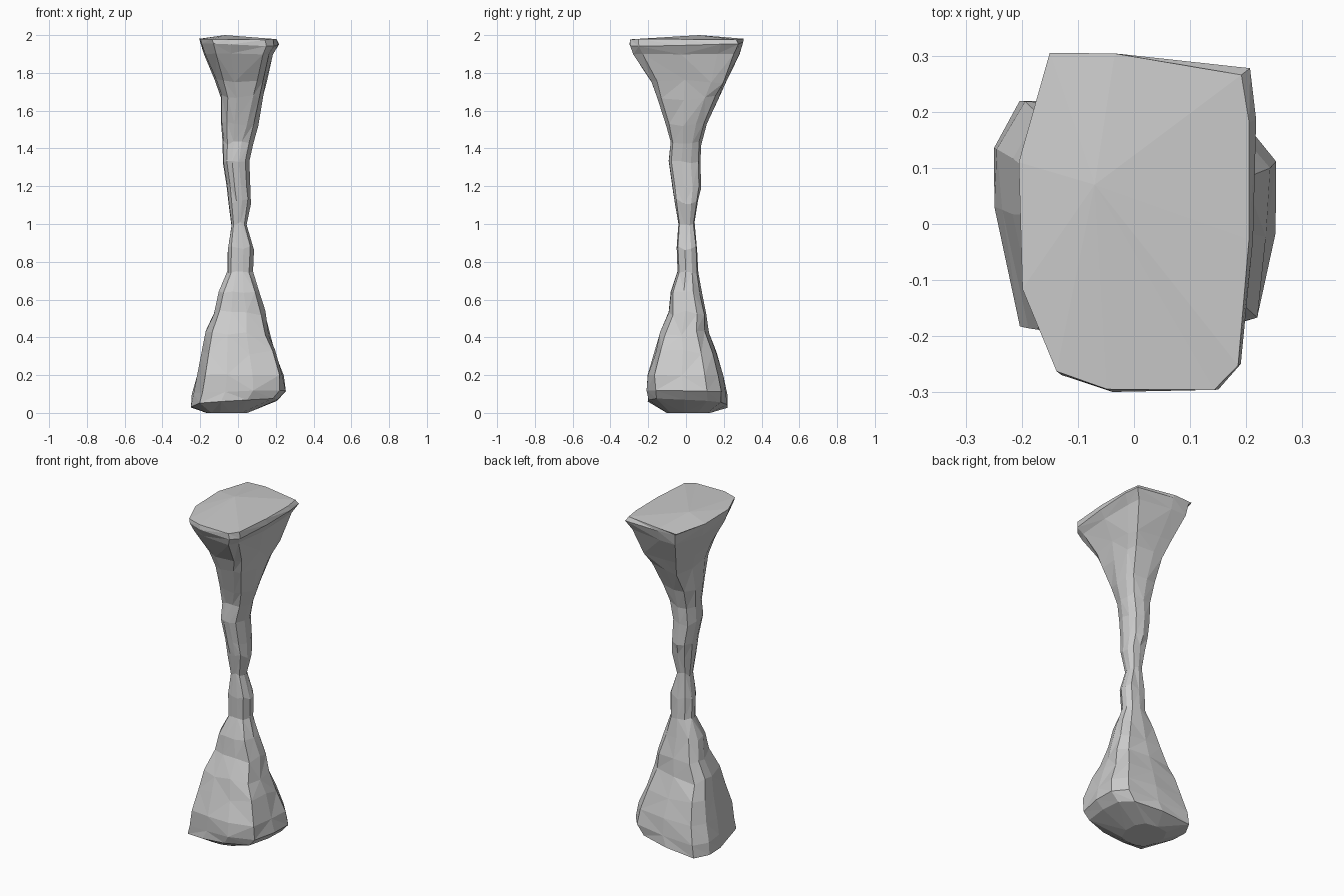
import bpy, bmesh, random
from mathutils import Vector

random.seed(11)

# Unit cross-sections, counter-clockwise, eleven sides each
FOOT = [(1, -.1), (1, .5), (.75, .85), (0, 1), (-.8, 1), (-1, .6),
        (-1, .1), (-.78, -.9), (-.3, -1), (.3, -1), (.9, -.8)]
WAIST = [(1, -.2), (.95, .4), (.68, .87), (0, 1), (-.65, .87), (-1, .3),
         (-.95, -.35), (-.72, -.86), (-.3, -1), (.2, -1), (.7, -.86)]
HEAD = [(1, -.1), (1, .6), (.95, .9), (-.15, 1), (-.7, 1), (-1, .37),
        (-.95, -.4), (-.66, -.9), (-.22, -1), (.7, -1), (.9, -.85)]

# Levels: z, x min, x max, y min, y max, tilt along x, weight (-1 foot, 0 waist, 1 head)
LEVELS = [
    (.005, -.17, .05, -.10, .13, 0, 0),
    (.055, -.25, .21, -.20, .22, .08, -1),
    (.11, -.24, .25, -.205, .215, .03, -1),
    (.20, -.22, .24, -.205, .20, 0, -1),
    (.32, -.195, .20, -.165, .165, 0, -1),
    (.42, -.175, .165, -.14, .12, 0, -1),
    (.53, -.13, .145, -.09, .11, 0, -.8),
    (.63, -.105, .115, -.08, .085, 0, -.3),
    (.74, -.055, .08, -.045, .065, 0, 0),
    (.87, -.055, .085, -.05, .06, 0, 0),
    (1.0, -.035, .045, -.04, .045, 0, 0),
    (1.12, -.05, .07, -.06, .065, 0, 0),
    (1.20, -.06, .065, -.07, .08, 0, 0),
    (1.32, -.08, .06, -.09, .075, 0, 0),
    (1.43, -.08, .08, -.08, .08, 0, .1),
    (1.53, -.09, .105, -.105, .11, 0, .4),
    (1.67, -.09, .13, -.155, .175, 0, .7),
    (1.76, -.125, .15, -.185, .215, 0, .9),
    (1.90, -.18, .185, -.275, .28, 0, 1),
    (1.955, -.20, .215, -.30, .305, -.03, 1),
    (1.978, -.21, .205, -.295, .30, 0, 1),
]


def section(w):
    other = FOOT if w < 0 else HEAD
    return [Vector(a).lerp(Vector(b), abs(w)) for a, b in zip(WAIST, other)]


bm = bmesh.new()
rings = []
N = len(WAIST)
for z, x0, x1, y0, y1, tilt, w in LEVELS:
    ring = []
    jz = .015 if .2 < z < 1.8 else .003
    for p in section(w):
        x = (x0 + x1) / 2 + p.x * (x1 - x0) / 2
        y = (y0 + y1) / 2 + p.y * (y1 - y0) / 2
        s = random.uniform(.975, 1.02)
        ring.append(bm.verts.new((x * s, y * s, z + tilt * (x - y * .7)
                                  + random.uniform(-jz, jz))))
    rings.append(ring)

# Rough triangulated sides
for low, high in zip(rings, rings[1:]):
    for i in range(N):
        j = (i + 1) % N
        a, b, c, d = low[i], low[j], high[j], high[i]
        if random.random() < .5:
            bm.faces.new((a, b, c)); bm.faces.new((a, c, d))
        else:
            bm.faces.new((a, b, d)); bm.faces.new((b, c, d))

# Flat underside and slightly peaked top
for v in rings[0]:
    v.co.z = 0
bm.faces.new(rings[0][::-1])
peak = bm.verts.new((-.07, .07, 2))
for i in range(N):
    bm.faces.new((rings[-1][i], rings[-1][(i + 1) % N], peak))
bmesh.ops.recalc_face_normals(bm, faces=bm.faces)

mesh = bpy.data.meshes.new("rock_pillar")
bm.to_mesh(mesh)
bm.free()
bpy.context.collection.objects.link(bpy.data.objects.new("rock_pillar", mesh))
